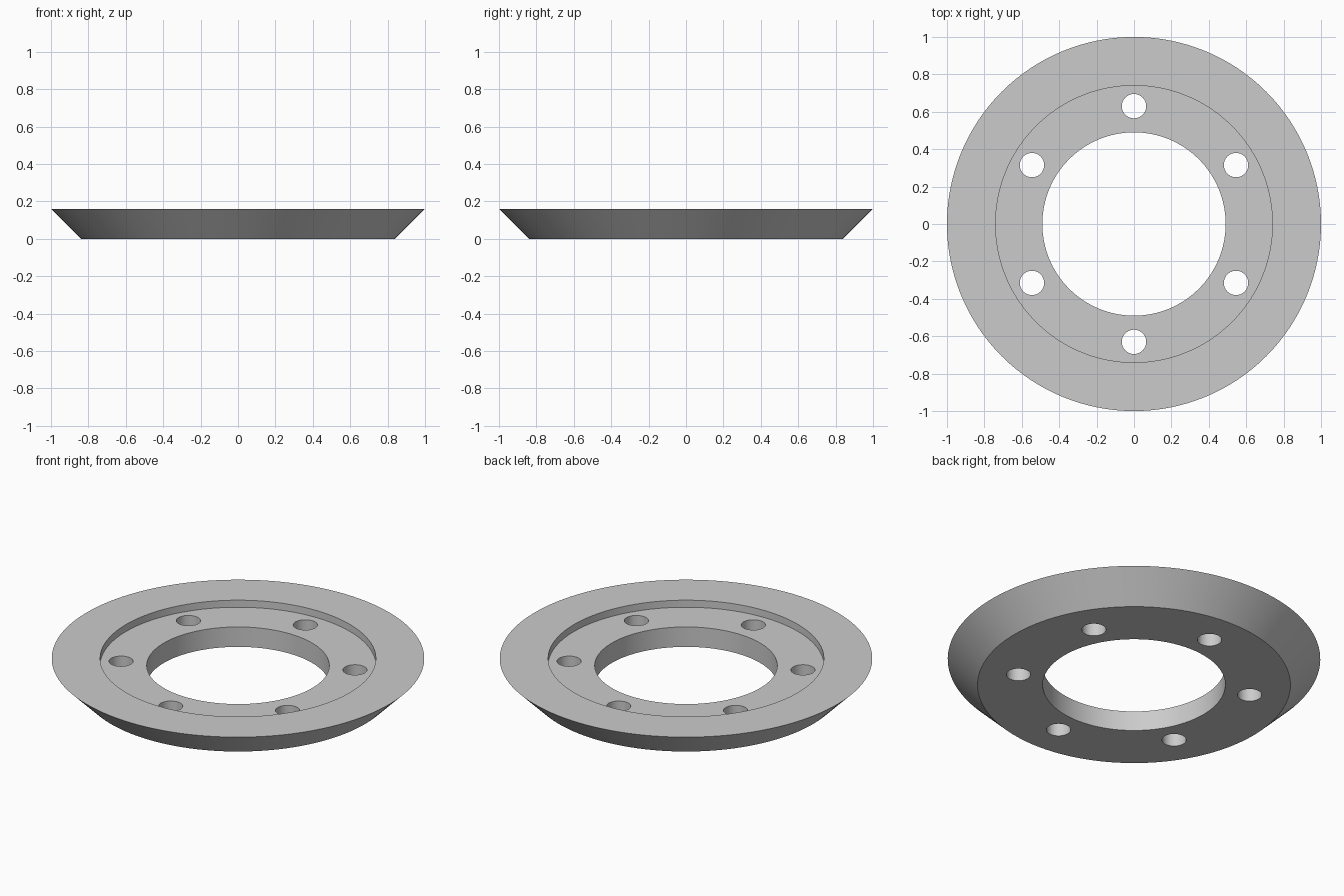
import bpy
import bmesh
from math import radians, tau
from mathutils import Matrix

default = bpy.data.objects.get("Cube")
if default:
    bpy.data.objects.remove(default, do_unlink=True)

# Single plain grey finish
grey = bpy.data.materials.new("plain grey")
grey.use_nodes = True
colour = (0.6, 0.6, 0.6, 1)
grey.diffuse_color = colour
grey.node_tree.nodes["Principled BSDF"].inputs["Base Color"].default_value = colour


def make_object(name, bm):
    bmesh.ops.recalc_face_normals(bm, faces=bm.faces)
    mesh = bpy.data.meshes.new(name)
    bm.to_mesh(mesh)
    bm.free()
    mesh.materials.append(grey)
    obj = bpy.data.objects.new(name, mesh)
    bpy.context.collection.objects.link(obj)
    return obj


# Flange ring: closed (radius, height) section turned about z
BORE, RECESS, BASE, RIM = 0.49, 0.74, 0.84, 1.0
FLOOR, TOP = 0.118, 0.16
section = [(BORE, 0), (BASE, 0), (RIM, TOP), (RECESS, TOP), (RECESS, FLOOR), (BORE, FLOOR)]
bm = bmesh.new()
verts = [bm.verts.new((r, 0, z)) for r, z in section]
edges = [bm.edges.new((v, verts[i - 1])) for i, v in enumerate(verts)]
bmesh.ops.spin(bm, geom=verts + edges, cent=(0, 0, 0), axis=(0, 0, 1),
               angle=tau, steps=128, use_merge=True)
bmesh.ops.remove_doubles(bm, verts=bm.verts, dist=0.0001)
ring = make_object("flange_ring", bm)

# Six bolt holes through the recessed floor
bm = bmesh.new()
for i in range(6):
    place = Matrix.Rotation(tau * i / 6, 4, "Z") @ Matrix.Translation((0, 0.63, FLOOR / 2))
    bmesh.ops.create_cone(bm, cap_ends=True, segments=48, radius1=0.065,
                          radius2=0.065, depth=0.3, matrix=place)
cutter = make_object("bolt_hole_cutter", bm)
cutter.hide_render = True

bpy.ops.object.select_all(action="DESELECT")
ring.select_set(True)
bpy.context.view_layer.objects.active = ring
holes = ring.modifiers.new("bolt holes", "BOOLEAN")
holes.operation = "DIFFERENCE"
holes.solver = "EXACT"
holes.object = cutter
bpy.ops.object.modifier_apply(modifier=holes.name)
bpy.data.objects.remove(cutter, do_unlink=True)

# Round walls smooth, rims crisp
bpy.ops.object.shade_smooth_by_angle(angle=radians(30))
